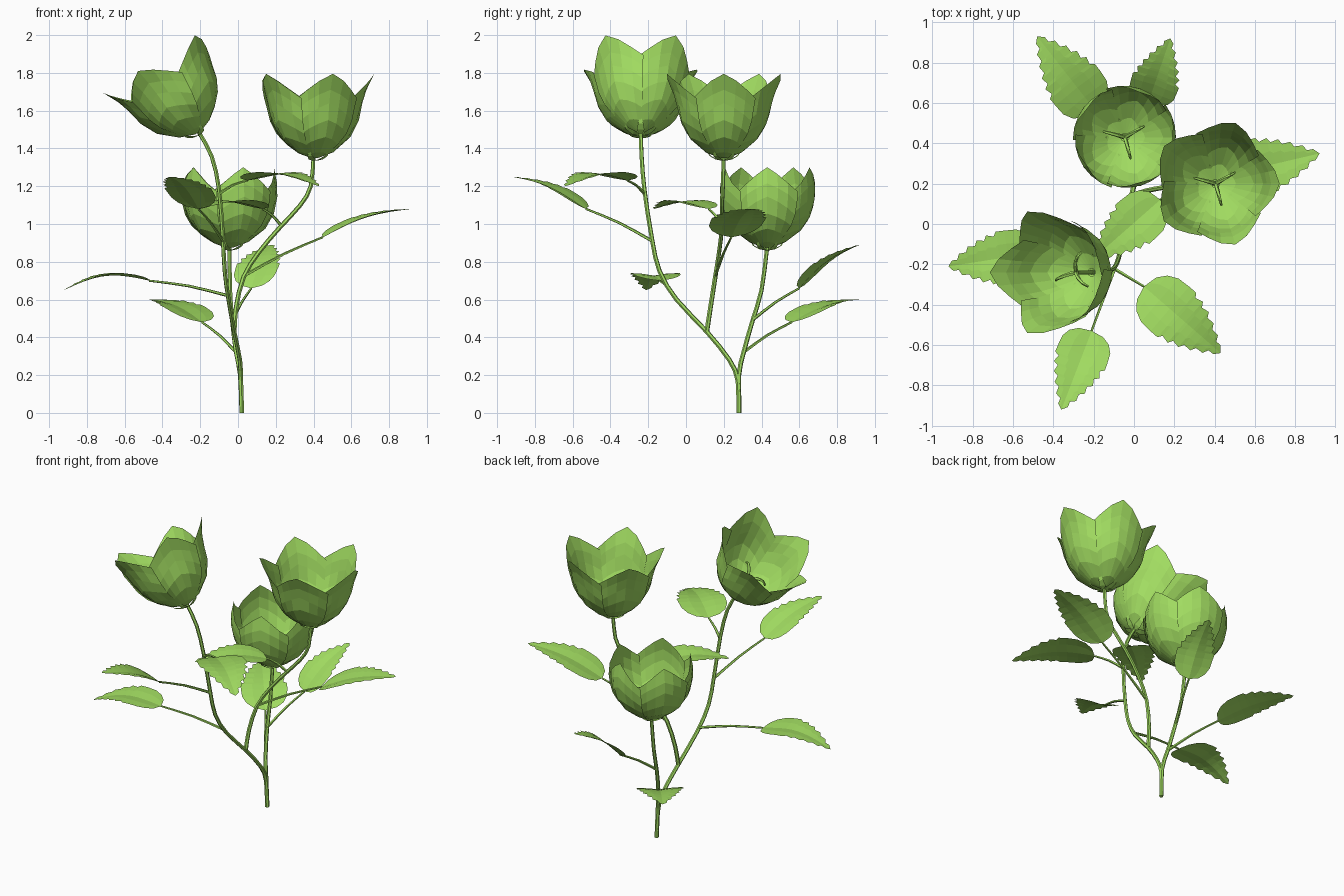
import bpy, bmesh
from math import sin, cos, pi, radians
from mathutils import Vector, Matrix

if "Cube" in bpy.data.objects:
    bpy.data.objects.remove(bpy.data.objects["Cube"])

green = bpy.data.materials.new("plant_green")
green.diffuse_color = (0.36, 0.72, 0.12, 1)
green.use_nodes = True
green.node_tree.nodes["Principled BSDF"].inputs["Base Color"].default_value = green.diffuse_color


def finish(bm, name):
    me = bpy.data.meshes.new(name)
    bm.to_mesh(me)
    bm.free()
    me.materials.append(green)
    ob = bpy.data.objects.new(name, me)
    bpy.context.collection.objects.link(ob)
    return ob


def spline(pts, steps):
    """Smooth path through the points (Catmull-Rom)."""
    p = [Vector(q) for q in pts]
    p = [2 * p[0] - p[1]] + p + [2 * p[-1] - p[-2]]
    out = []
    for i in range(1, len(p) - 2):
        a, b, c, d = p[i - 1:i + 3]
        for k in range(steps):
            t = k / steps
            out.append(0.5 * (2 * b + (c - a) * t + (2 * a - 5 * b + 4 * c - d) * t * t
                              + (3 * b - a - 3 * c + d) * t ** 3))
    return out + [p[-2]]


def add_tube(bm, pts, r0, r1, steps=2, sides=6):
    path = spline(pts, steps)
    n, rings = len(path) - 1, []
    for i, q in enumerate(path):
        d = (path[min(i + 1, n)] - path[max(i - 1, 0)]).normalized()
        a = d.cross(Vector((0.3, 0.9, 0.1))).normalized()
        b = d.cross(a)
        r = r0 + (r1 - r0) * i / n
        rings.append([bm.verts.new(q + r * (a * cos(2 * pi * k / sides) + b * sin(2 * pi * k / sides)))
                      for k in range(sides)])
    for u, v in zip(rings, rings[1:]):
        for k in range(sides):
            bm.faces.new((u[k], u[(k + 1) % sides], v[(k + 1) % sides], v[k]))
    bm.faces.new(rings[0][::-1])
    bm.faces.new(rings[-1])


def add_grid(bm, rows):
    g = [[bm.verts.new(p) for p in row] for row in rows]
    for a, b in zip(g, g[1:]):
        for k in range(len(a) - 1):
            bm.faces.new((a[k], a[k + 1], b[k + 1], b[k]))


def sample(table, s):
    for (s0, a), (s1, b) in zip(table, table[1:]):
        if s <= s1:
            return a + (b - a) * (s - s0) / (s1 - s0)
    return table[-1][1]


# Stems: two rise from the ground together, the third branches off
stems = {
    "stem_low_flower": [(.02, .28, 0), (.012, .28, .2), (-.01, .305, .32), (-.03, .35, .48),
                        (-.042, .40, .65), (-.045, .43, .88)],
    "stem_tilted_flower": [(.02, .28, 0), (.015, .275, .17), (.01, .23, .28), (-.02, .11, .43),
                           (-.05, -.05, .6), (-.07, -.14, .75), (-.08, -.18, .92), (-.1, -.22, 1.18),
                           (-.14, -.235, 1.36), (-.21, -.24, 1.49)],
    "stem_right_flower": [(-.02, .11, .43), (-.01, .13, .56), (.03, .155, .72), (.11, .175, .85),
                          (.22, .19, .98), (.33, .19, 1.1), (.385, .195, 1.2), (.4, .2, 1.36)],
}
for name, pts in stems.items():
    bm = bmesh.new()
    add_tube(bm, pts, .013, .011)
    finish(bm, name)

# Leaves: petiole start, blade base, blade tip, arch height
leaves = [
    ((.04, .157, .73), (.45, .24, .93), (.92, .35, 1.08), .03),
    ((-.05, -.06, .62), (-.47, -.14, .70), (-.92, -.21, .65), .05),
    ((-.10, -.22, 1.16), (.05, -.31, 1.23), (.43, -.64, 1.20), .045),
    ((-.08, -.18, .91), (-.21, -.53, 1.08), (-.36, -.92, 1.25), .03),
    ((.23, .19, .99), (.13, .12, 1.08), (-.20, -.17, 1.08), .035),
    ((-.01, .305, .32), (-.19, .56, .48), (-.48, .93, .60), .03),
    ((-.03, .35, .49), (.07, .60, .66), (.18, .92, .89), .03),
]
outline = [(0, .02), (.03, .5), (.1, .8), (.2, .97), (.33, 1), (.5, .9), (.65, .72),
           (.8, .47), (.92, .22), (1, 0)]
stations = [0, .03, .1, .2, .33, .42, .45, .53, .56, .64, .67, .75, .78, .86, .89, .95, 1]
for i, (start, base, tip, arch) in enumerate(leaves, 1):
    start, base, tip = map(Vector, (start, base, tip))
    bm = bmesh.new()
    mid = (start + base) / 2 + Vector((0, 0, .012))
    add_tube(bm, [start, mid, base], .009, .006, sides=5)
    d = tip - base
    side = d.cross(Vector((0, 0, 1))).normalized()
    up = side.cross(d).normalized()
    width = .29 * d.length
    rows = []
    for k, u in enumerate(stations):
        w = width * sample(outline, u)
        if .4 < u < 1:                       # saw-tooth edge
            w += .008 if k % 2 else -.012
        c = base + d * u + up * arch * sin(pi * u)
        rows.append([c + side * w * v + up * w * (.2 * abs(v) - .1 * v * v) for v in (-1, -.5, 0, .5, 1)])
    add_grid(bm, rows)
    bmesh.ops.remove_doubles(bm, verts=bm.verts, dist=.0004)
    finish(bm, f"leaf_{i}")

# Flowers: five-petal cup, sepals and a three-lobed style
open_cup = [(.02, 0), (.1, .03), (.19, .11), (.235, .2), (.253, .29), (.275, .36), (.317, .445)]
closed_cup = [(.02, 0), (.1, .03), (.19, .10), (.235, .18), (.253, .27), (.252, .34), (.235, .425)]
flowers = [
    ("low_flower", (-.045, .43, .875), closed_cup, 0, 0),
    ("right_flower", (.405, .2, 1.35), open_cup, 0, 0),
    ("tilted_flower", (-.21, -.24, 1.485), open_cup, -32, 36),
]
for name, pos, cup, tilt, turn in flowers:
    place = Matrix.Translation(pos) @ Matrix.Rotation(radians(tilt), 4, 'Y')
    n = len(cup) - 1
    r_tab = [(k / n, p[0]) for k, p in enumerate(cup)]
    z_tab = [(k / n, p[1]) for k, p in enumerate(cup)]

    bm = bmesh.new()
    for k in range(5):
        rows = []
        for j in range(n + 1):
            row = []
            for t in (-1, -.66, -.33, 0, .33, .66, 1):
                s = j / n * (1 - .27 * abs(t) ** 1.2)
                a = radians(turn + 72 * k + 39 * t)
                r = sample(r_tab, s) + .006 * t * j / n
                row.append((r * cos(a), r * sin(a), sample(z_tab, s)))
            rows.append(row)
        add_grid(bm, rows)
    finish(bm, name + "_petals").matrix_world = place

    bm = bmesh.new()
    for k in range(5):
        a = radians(turn + 72 * k + 36)
        o, s = Vector((cos(a), sin(a), 0)), Vector((-sin(a), cos(a), 0))
        z = Vector((0, 0, 1))
        add_grid(bm, [[o * r + z * h - s * w, o * r + z * h + s * w] for r, h, w in
                      ((.008, -.015, .008), (.04, -.008, .02), (.075, .01, .014), (.1, .045, .001))])
    finish(bm, name + "_sepals").matrix_world = place

    bm = bmesh.new()
    add_tube(bm, [(0, 0, 0), (0, 0, .07), (0, 0, .15)], .011, .01)
    for deg in (30, 165, 285):
        c, s = cos(radians(deg + turn)), sin(radians(deg + turn))
        add_tube(bm, [(r * c, r * s, z) for r, z in ((0, .145), (.04, .18), (.085, .19), (.11, .17))],
                 .012, .006, sides=5)
    finish(bm, name + "_style").matrix_world = place
